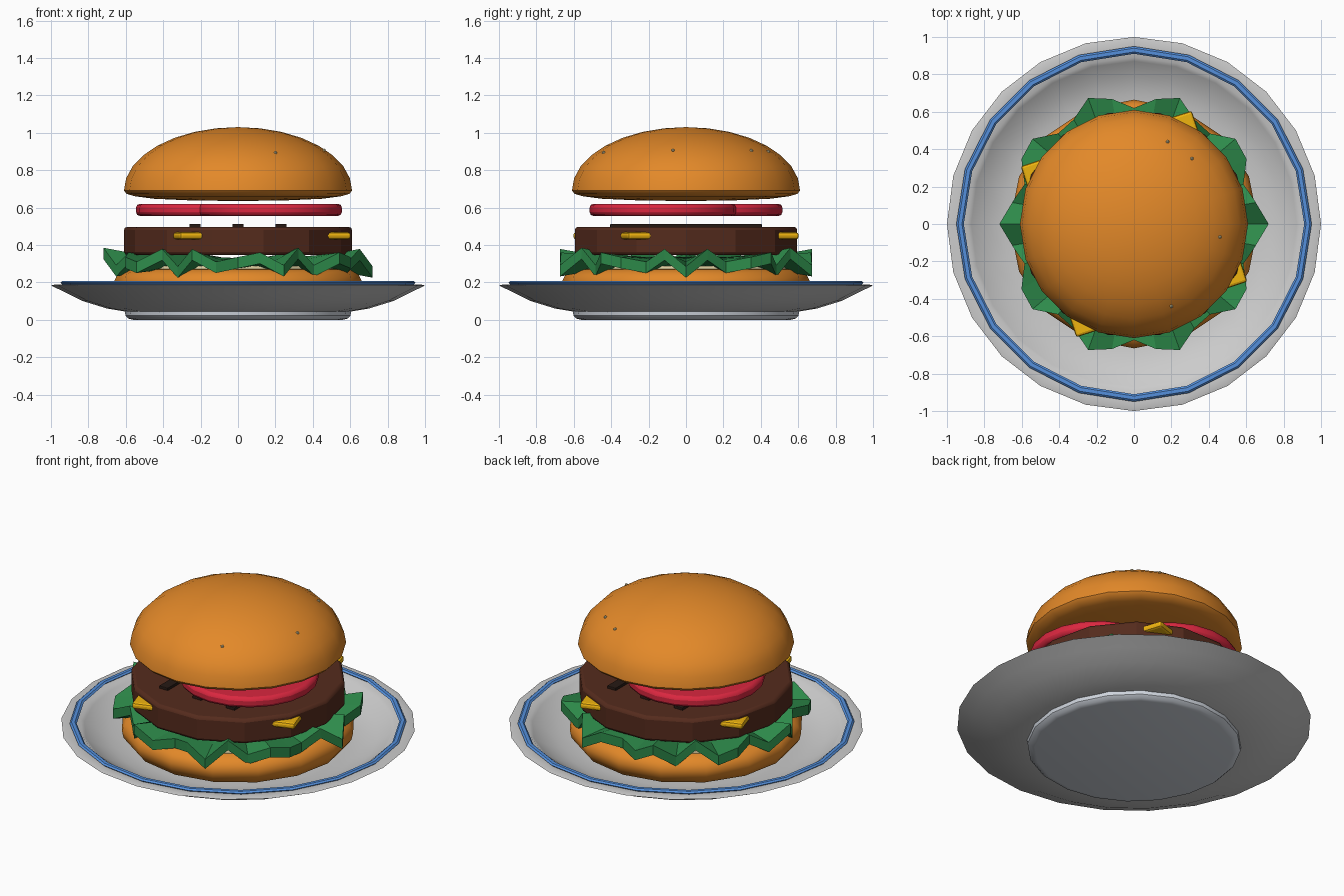
import bpy, bmesh
from math import sin, cos, pi, radians
from mathutils import Vector

if "Cube" in bpy.data.objects:
    bpy.data.objects.remove(bpy.data.objects["Cube"])


def paint(obj, rgb):
    if rgb:
        mat = bpy.data.materials.new(obj.name + "_colour")
        mat.diffuse_color = (*rgb, 1)
        mat.use_nodes = True
        mat.node_tree.nodes["Principled BSDF"].inputs["Base Color"].default_value = mat.diffuse_color
        obj.data.materials.append(mat)


def finish(name, bm, rgb=None, smooth=None, bevel=0, segments=2):
    bmesh.ops.remove_doubles(bm, verts=bm.verts, dist=0.0005)
    bmesh.ops.recalc_face_normals(bm, faces=bm.faces)
    mesh = bpy.data.meshes.new(name)
    bm.to_mesh(mesh)
    bm.free()
    obj = bpy.data.objects.new(name, mesh)
    bpy.context.collection.objects.link(obj)
    paint(obj, rgb)
    if bevel:
        mod = obj.modifiers.new("bevel", "BEVEL")
        mod.width, mod.segments = bevel, segments
        mod.limit_method, mod.angle_limit = "ANGLE", radians(40)
    if smooth:
        bpy.ops.object.select_all(action="DESELECT")
        obj.select_set(True)
        bpy.context.view_layer.objects.active = obj
        bpy.ops.object.shade_smooth_by_angle(angle=radians(smooth))
    return obj


def lathe(name, profile, sides, rgb=None, smooth=40):
    """Spin an (r, z) profile around the z axis."""
    bm = bmesh.new()
    verts = [bm.verts.new((r, 0, z)) for r, z in profile]
    edges = [bm.edges.new(pair) for pair in zip(verts, verts[1:])]
    bmesh.ops.spin(bm, geom=verts + edges, cent=(0, 0, 0), axis=(0, 0, 1),
                   angle=2 * pi, steps=sides)
    return finish(name, bm, rgb, smooth)


def slab(name, sides, radius, x, y, z0, z1, rgb, bevel, turn=0, smooth=None):
    """Bevelled prism between two heights."""
    bm = bmesh.new()
    ring = [bm.verts.new((x + radius * cos(turn + 2 * pi * i / sides),
                          y + radius * sin(turn + 2 * pi * i / sides), z0))
            for i in range(sides)]
    face = bm.faces.new(ring)
    top = bmesh.ops.extrude_face_region(bm, geom=[face])["geom"]
    bmesh.ops.translate(bm, vec=(0, 0, z1 - z0),
                        verts=[v for v in top if isinstance(v, bmesh.types.BMVert)])
    return finish(name, bm, rgb, smooth, bevel)


BUN = (0.77, 0.25, 0.022)
RED = (0.70, 0.02, 0.05)

# Plate with foot and painted rim line
lathe("plate", [(0, 0.04), (0.58, 0.04), (0.70, 0.06), (0.83, 0.10), (0.92, 0.145),
                (1.0, 0.183), (0.98, 0.188), (0.89, 0.184), (0.87, 0.168),
                (0.79, 0.12), (0.70, 0.09), (0.60, 0.08), (0, 0.08)], 24)
lathe("plate_foot", [(0, 0), (0.56, 0), (0.585, 0.006), (0.602, 0.022), (0.606, 0.06),
                     (0, 0.06)], 20, (0.62, 0.66, 0.72))
lathe("rim_line", [(0.91, 0.198), (0.92, 0.207), (0.94, 0.207), (0.95, 0.198),
                   (0.94, 0.189), (0.92, 0.189), (0.91, 0.198)], 20, (0.09, 0.28, 0.72))

# Bottom bun with its pale cut face
lathe("bottom_bun", [(0, 0.08), (0.54, 0.08), (0.62, 0.11), (0.655, 0.155), (0.665, 0.20),
                     (0.645, 0.24), (0.60, 0.27), (0, 0.275)], 16, BUN)
slab("bun_cut_face", 16, 0.58, 0, 0, 0.26, 0.288, (0.83, 0.71, 0.40), 0.006)

# Lettuce: wavy sheet with ten lobes and a faster up-and-down ripple
bm = bmesh.new()
STEPS = 36
rings = []
for reach, ripple, half in ((0.45, 0.1, 0.025), (0.78, 0.45, 0.028), (1, 1, 0.03)):
    for side in (1, -1):
        ring = []
        for i in range(STEPS):
            a = 2 * pi * i / STEPS
            r = reach * (0.67 + 0.05 * cos(10 * a))
            z = 0.305 - 0.05 * ripple * cos(15 * a) + side * half
            ring.append(bm.verts.new((r * cos(a), r * sin(a), z)))
        rings.append(ring)
order = [rings[k] for k in (0, 2, 4, 5, 3, 1)]
for lower, upper in zip(order, order[1:]):
    for i in range(STEPS):
        j = (i + 1) % STEPS
        bm.faces.new((lower[i], lower[j], upper[j], upper[i]))
bm.faces.new(order[0])
bm.faces.new(order[-1])
finish("lettuce", bm, (0.027, 0.26, 0.07))

# Patty, grill marks and the square cheese slice poking out at four corners
slab("patty", 14, 0.61, 0, 0, 0.345, 0.497, (0.09, 0.024, 0.012), 0.018, smooth=20)
for n, x in enumerate((-0.23, 0, 0.23)):
    bm = bmesh.new()
    bmesh.ops.create_cube(bm, size=1)
    bmesh.ops.scale(bm, vec=(0.06, 0.81, 0.025), verts=bm.verts)
    bmesh.ops.translate(bm, vec=(x, 0, 0.5), verts=bm.verts)
    finish(f"grill_mark_{n + 1}", bm, (0.02, 0.01, 0.007), bevel=0.004)
slab("cheese", 4, 0.68, 0, 0, 0.43, 0.468, (0.87, 0.46, 0.005), 0.014, radians(63))

# Two overlapping tomato slices
for n, (x, y) in enumerate(((0.16, -0.12), (-0.15, 0.12))):
    slab(f"tomato_slice_{n + 1}", 20, 0.395, x, y, 0.555, 0.62, RED, 0.02, smooth=40)

# Domed top bun with a gently bulging underside
dome = [(0.61 * cos(t * pi / 16), 0.69 + 0.34 * sin(t * pi / 16)) for t in range(8)]
lathe("top_bun", [(0, 0.635), (0.25, 0.638), (0.45, 0.647), (0.55, 0.66), (0.595, 0.673)]
      + dome + [(0, 1.03)], 20, BUN, 50)

# Tiny seeds just breaking the crust
for n, (x, y) in enumerate(((0.31, 0.35), (0.46, -0.07), (0.20, -0.44), (0.18, 0.44))):
    z = 0.69 + 0.34 * (1 - (x * x + y * y) / 0.61 ** 2) ** 0.5
    bm = bmesh.new()
    bmesh.ops.create_icosphere(bm, subdivisions=1, radius=0.01)
    bmesh.ops.translate(bm, vec=Vector((x, y, z - 0.004)), verts=bm.verts)
    finish(f"seed_{n + 1}", bm, (0.83, 0.71, 0.40))
